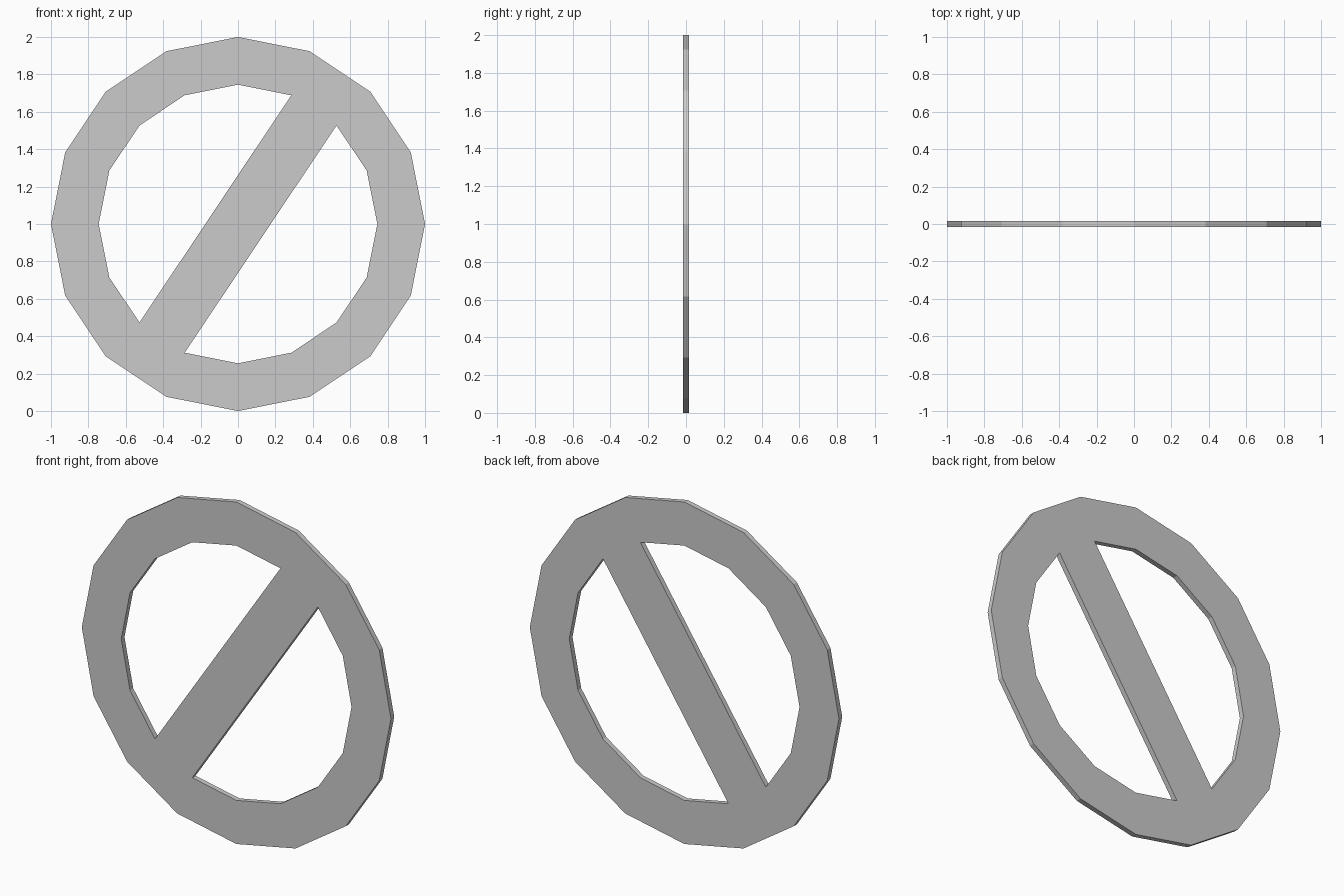
import bpy, bmesh
from math import cos, sin, tau

if "Cube" in bpy.data.objects:
    bpy.data.objects.remove(bpy.data.objects["Cube"])

SIDES = 16
OUTER, INNER, THICK = 1.0, 0.745, 0.03

bm = bmesh.new()


def circle(radius):
    return [bm.verts.new((radius * cos(tau * i / SIDES), -THICK / 2,
                          1 + radius * sin(tau * i / SIDES))) for i in range(SIDES)]


# Flat ring
outer, inner = circle(OUTER), circle(INNER)
for i in range(SIDES):
    j = (i + 1) % SIDES
    bm.faces.new((outer[i], outer[j], inner[j], inner[i]))

# Diagonal bar joining two opposite inner sides
bm.faces.new((inner[2], inner[3], inner[10], inner[11]))

# Give the sheet its thickness, keeping the front sheet as the front face
front = bm.faces[:]
back = bmesh.ops.extrude_face_region(bm, geom=front, use_keep_orig=True)
bmesh.ops.translate(bm, vec=(0, THICK, 0),
                    verts=[g for g in back["geom"] if isinstance(g, bmesh.types.BMVert)])
bmesh.ops.recalc_face_normals(bm, faces=bm.faces[:])

mesh = bpy.data.meshes.new("prohibition_ring")
bm.to_mesh(mesh)
bm.free()
bpy.context.collection.objects.link(bpy.data.objects.new("prohibition_ring", mesh))
